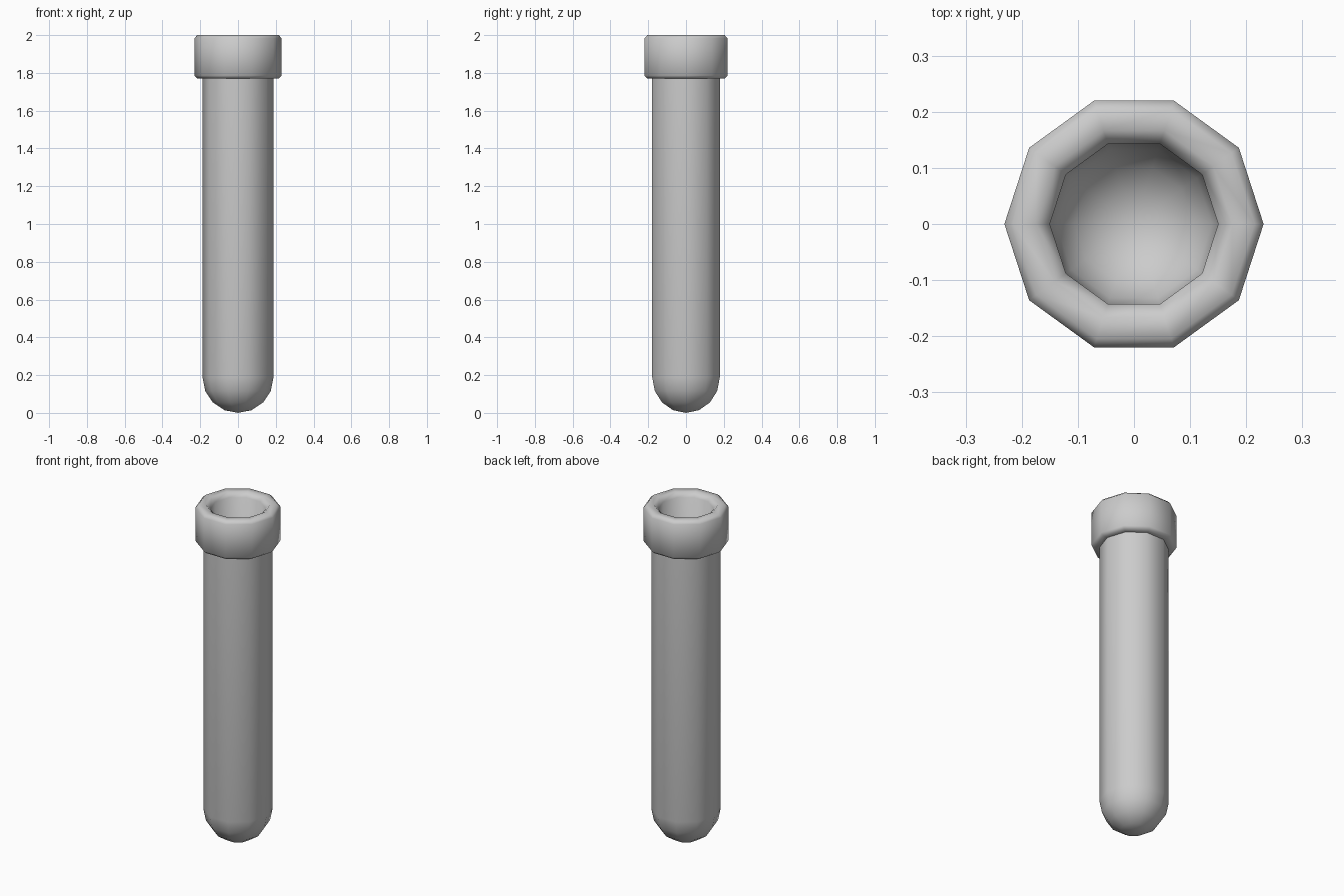
import bpy, bmesh, math
from mathutils import Matrix, Vector

cube = bpy.data.objects.get("Cube")
if cube:
    bpy.data.objects.remove(cube)

SIDES = 10
BODY_R, BORE_R, LIP_R = 0.188, 0.15, 0.231
LIP_Z, TOP_Z, BEVEL = 1.77, 2.0, 0.016

grey = bpy.data.materials.new("light grey")
grey.use_nodes = True
colour = (0.6, 0.6, 0.6, 1)
grey.diffuse_color = colour
grey.node_tree.nodes["Principled BSDF"].inputs["Base Color"].default_value = colour


def dome(radius, centre_z, steps=4):
    """Quarter-circle profile from the bottom pole up to the equator."""
    angles = [math.pi / 2 * i / steps for i in range(steps + 1)]
    return [(radius * math.sin(a), centre_z - radius * math.cos(a)) for a in angles]


def lathe(name, profile):
    """Spin a radius/height profile around the vertical axis."""
    bm = bmesh.new()
    verts = [bm.verts.new((r, 0, z)) for r, z in profile]
    edges = [bm.edges.new(pair) for pair in zip(verts, verts[1:])]
    bmesh.ops.spin(bm, geom=verts + edges, cent=(0, 0, 0), axis=(0, 0, 1),
                   angle=math.tau, steps=SIDES, use_merge=True)
    bmesh.ops.remove_doubles(bm, verts=bm.verts, dist=0.0005)
    bmesh.ops.recalc_face_normals(bm, faces=bm.faces)
    mesh = bpy.data.meshes.new(name)
    bm.to_mesh(mesh)
    bm.free()
    mesh.materials.append(grey)
    obj = bpy.data.objects.new(name, mesh)
    bpy.context.collection.objects.link(obj)
    bpy.ops.object.select_all(action="DESELECT")
    obj.select_set(True)
    bpy.context.view_layer.objects.active = obj
    bpy.ops.object.shade_smooth_by_angle(angle=math.radians(65))
    return obj


# Round-bottomed outer wall, bevelled lip, then the hollow bore
outer = dome(BODY_R, BODY_R)
lip = [
    (BODY_R, LIP_Z),
    (LIP_R - BEVEL, LIP_Z),
    (LIP_R, LIP_Z + BEVEL),
    (LIP_R, TOP_Z - BEVEL),
    (LIP_R - BEVEL, TOP_Z),
    (BORE_R + 0.025, TOP_Z),
    (BORE_R, TOP_Z - 0.025),
]
bore = dome(BORE_R, BODY_R)[::-1]
lathe("test_tube", outer + lip + bore)
